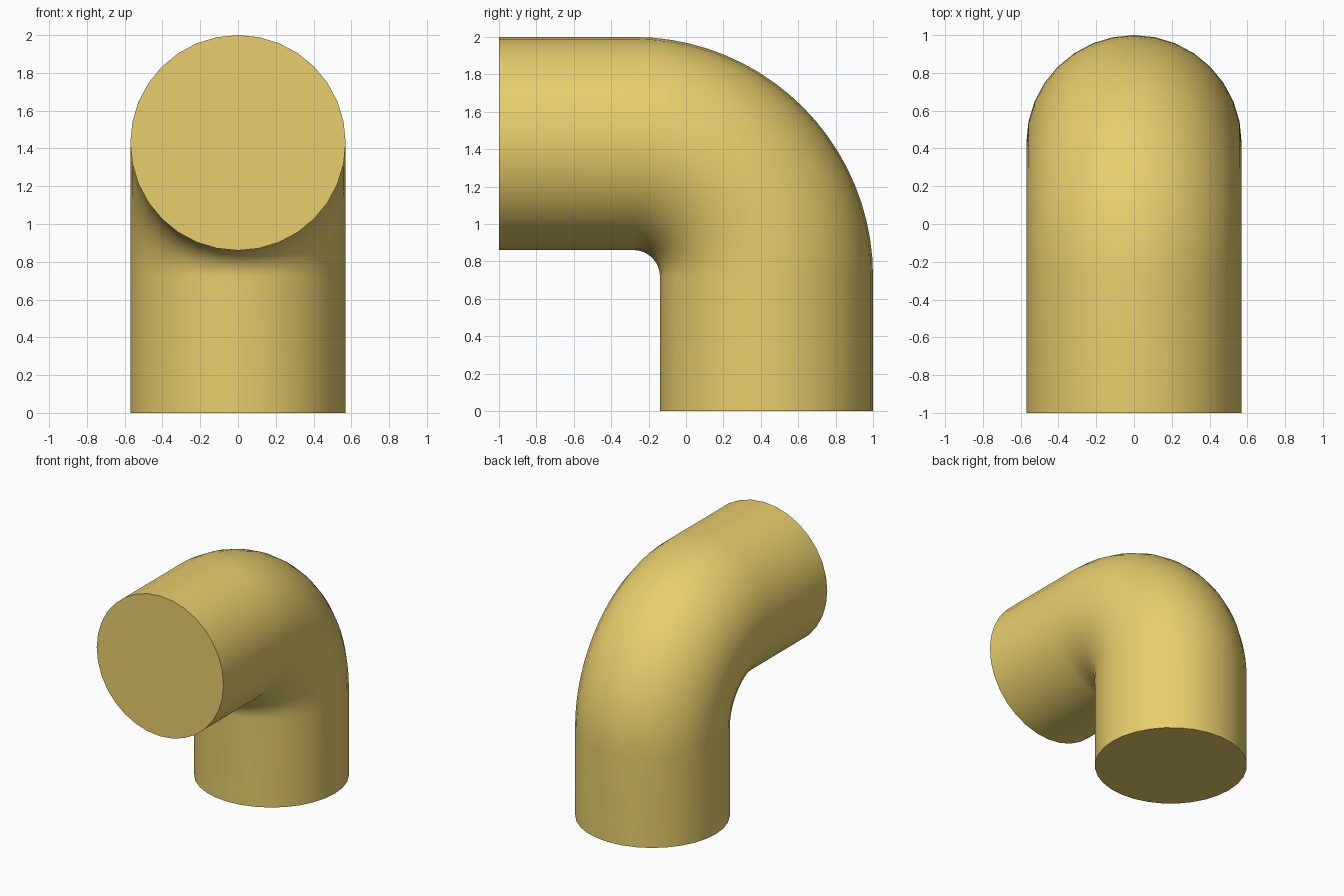
import bpy, bmesh, math
from mathutils import Vector, Matrix

if "Cube" in bpy.data.objects:
    bpy.data.objects.remove(bpy.data.objects["Cube"])

RADIUS = 0.57      # pipe radius
BEND = 0.71        # centreline bend radius
SIDES = 32
STEPS = 20
CENTRE = Vector((0, -0.28, 0.72))   # bend centre

bm = bmesh.new()

# bottom disc of the upright leg
bmesh.ops.create_circle(bm, cap_ends=True, segments=SIDES, radius=RADIUS,
                        matrix=Matrix.Translation((0, CENTRE.y + BEND, 0)))


def extrude(edges, move):
    out = bmesh.ops.extrude_edge_only(bm, edges=edges)["geom"]
    verts = [g for g in out if isinstance(g, bmesh.types.BMVert)]
    bmesh.ops.translate(bm, verts=verts, vec=move)
    return [g for g in out if isinstance(g, bmesh.types.BMEdge)
            and all(v in set(verts) for v in g.verts)]


# upright leg
ring = extrude(bm.edges[:], (0, 0, CENTRE.z))

# quarter-turn bend
out = bmesh.ops.spin(bm, geom=ring + list({v for e in ring for v in e.verts}),
                     cent=CENTRE, axis=(1, 0, 0), angle=math.pi / 2,
                     steps=STEPS)["geom_last"]
ring = [g for g in out if isinstance(g, bmesh.types.BMEdge)]

# horizontal leg and its end disc
ring = extrude(ring, (0, -1 - CENTRE.y, 0))
bmesh.ops.contextual_create(bm, geom=ring)
bmesh.ops.recalc_face_normals(bm, faces=bm.faces[:])

mesh = bpy.data.meshes.new("pipe_elbow")
bm.to_mesh(mesh)
bm.free()
elbow = bpy.data.objects.new("pipe_elbow", mesh)
bpy.context.collection.objects.link(elbow)

# yellow paint
paint = bpy.data.materials.new("yellow")
paint.diffuse_color = (0.8, 0.62, 0.15, 1)
paint.use_nodes = True
paint.node_tree.nodes["Principled BSDF"].inputs["Base Color"].default_value = paint.diffuse_color
mesh.materials.append(paint)

bpy.context.view_layer.objects.active = elbow
elbow.select_set(True)
bpy.ops.object.shade_smooth_by_angle(angle=math.radians(40))
